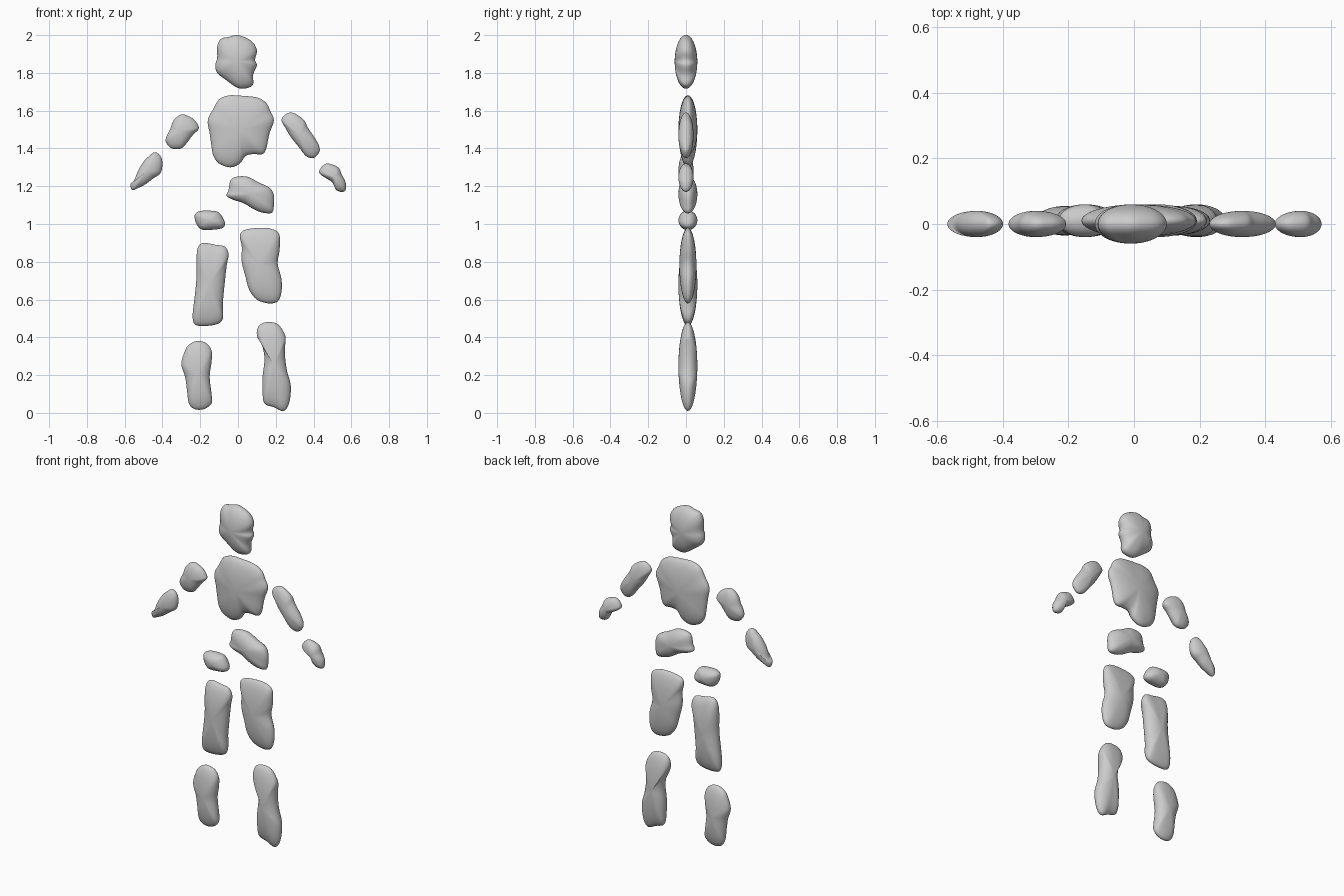
import bpy
import bmesh
import math
from mathutils import Vector

STEPS = 4     # curve samples between neighbouring outline points
RINGS = 12    # half rings from the rim to each pole
UNIT = 0.01   # outlines are given in hundredths

default_cube = bpy.data.objects.get("Cube")
if default_cube:
    bpy.data.objects.remove(default_cube, do_unlink=True)


def make_material(name, colour):
    material = bpy.data.materials.new(name)
    material.use_nodes = True
    material.diffuse_color = colour
    shader = material.node_tree.nodes["Principled BSDF"]
    shader.inputs["Base Color"].default_value = colour
    shader.inputs["Roughness"].default_value = 0.7
    return material


stone_grey = make_material("stone grey", (0.6, 0.6, 0.6, 1))


def smooth_outline(points):
    """Closed Catmull-Rom curve through the outline points."""
    points = [Vector(point) for point in points]
    count = len(points)
    curve = []
    for index in range(count):
        before, start, end, after = (points[(index + k) % count] for k in (-1, 0, 1, 2))
        for step in range(STEPS):
            t = step / STEPS
            curve.append(0.5 * (2 * start + (end - before) * t
                                + (2 * before - 5 * start + 4 * end - after) * t ** 2
                                + (3 * start - before - 3 * end + after) * t ** 3))
    return curve


def pebble(name, centre, depth, outline, back=0.0):
    """Flat stone: the outline shrinks towards a front and a back pole."""
    curve = smooth_outline(outline)
    centre_x, centre_z = centre
    bm = bmesh.new()

    def vertex(offset, scale, height):
        return bm.verts.new((UNIT * (centre_x + offset.x * scale),
                             UNIT * (back + depth * height),
                             UNIT * (centre_z + offset.y * scale)))

    origin = Vector((0, 0))
    front_pole = vertex(origin, 0, -1)
    back_pole = vertex(origin, 0, 1)
    rings = []
    for level in range(1, 2 * RINGS):
        angle = math.pi * level / (2 * RINGS)
        rings.append([vertex(p, math.sin(angle), -math.cos(angle)) for p in curve])

    # skin between the rings, then close both poles
    count = len(curve)
    for i in range(count):
        j = (i + 1) % count
        for lower, upper in zip(rings, rings[1:]):
            bm.faces.new((lower[i], lower[j], upper[j], upper[i]))
        bm.faces.new((front_pole, rings[0][j], rings[0][i]))
        bm.faces.new((back_pole, rings[-1][i], rings[-1][j]))
    bmesh.ops.recalc_face_normals(bm, faces=bm.faces)
    for face in bm.faces:
        face.smooth = True

    mesh = bpy.data.meshes.new(name)
    bm.to_mesh(mesh)
    bm.free()
    mesh.materials.append(stone_grey)
    stone = bpy.data.objects.new(name, mesh)
    bpy.context.collection.objects.link(stone)
    return stone


# Head and trunk
pebble("head", (-1, 186), 6, [
    (1, 14), (8, 11), (11, 6), (10, 1), (11, -2), (9, -7), (9, -12), (6, -14),
    (1, -14), (-5, -10), (-10, -6), (-11, -2), (-10, 2), (-10, 8), (-8, 12), (-4, 13)])
pebble("chest", (1, 150), 5, [
    (-1, 18), (9, 17), (14, 14), (16, 10), (18, 5), (16, -1), (15, -5), (14, -10),
    (12, -13), (7, -13), (3, -14), (0, -18), (-5, -20), (-11, -18), (-14, -14),
    (-15, -9), (-16, -2), (-17, 5), (-14, 11), (-11, 16), (-6, 18)], back=1)
pebble("belly", (7, 116), 5, [
    (-8, 9), (-2, 9), (4, 6), (10, 3), (12, -1), (12, -6), (11, -10), (6, -10),
    (1, -8), (-4, -5), (-10, -3), (-13, -1), (-12, 2), (-11, 7)], back=1)
pebble("right_hip", (-15, 102), 5, [
    (-4, 5), (1, 5), (5, 4), (8, -1), (7, -4), (2, -5), (-4, -5), (-7, -2),
    (-8, 2), (-7, 4)], back=1)

# Arms
pebble("right_upper_arm", (-30, 149), 4, [
    (0, 9), (4, 8), (7, 6), (9, 3), (9, 1), (6, -2), (3, -6), (0, -9),
    (-5, -9), (-8, -6), (-8, -3), (-6, 1), (-4, 6)])
pebble("right_forearm", (-48, 128), 4, [
    (4, 10), (7, 8), (8, 4), (7, -1), (3, -4), (-1, -7), (-5, -9), (-8, -10),
    (-9, -7), (-7, -5), (-5, 0), (-2, 5), (1, 8)])
pebble("left_upper_arm", (33, 147), 4, [
    (-5, 12), (-2, 11), (2, 8), (4, 4), (8, -2), (10, -6), (10, -9), (7, -12),
    (3, -11), (-1, -6), (-5, -1), (-8, 4), (-10, 8), (-8, 11)])
pebble("left_forearm", (51, 125), 4, [
    (-3, 7), (2, 5), (4, 1), (6, -3), (6, -7), (4, -8), (1, -7), (-1, -3),
    (-4, -1), (-7, 1), (-8, 3), (-6, 6)])

# Legs
pebble("right_thigh", (-15, 68), 5, [
    (-3, 22), (3, 21), (8, 20), (10, 16), (9, 10), (8, 1), (7, -10), (7, -18),
    (4, -21), (-3, -22), (-8, -21), (-9, -16), (-8, -7), (-7, 3), (-7, 14),
    (-6, 20)], back=1)
pebble("left_thigh", (12, 78), 4.5, [
    (-8, 19), (1, 20), (7, 19), (10, 16), (10, 8), (9, 1), (11, -7), (11, -14),
    (9, -19), (4, -20), (-2, -18), (-6, -13), (-8, -6), (-10, 2), (-10, 10),
    (-11, 16)], back=1)
pebble("right_shin", (-21, 20), 4.5, [
    (-1, 18), (4, 17), (7, 13), (7, 7), (6, -1), (7, -10), (7, -15), (3, -18),
    (-2, -18), (-5, -15), (-6, -8), (-7, -1), (-9, 6), (-7, 13), (-5, 16)], back=1)
pebble("left_shin", (19, 25), 5, [
    (-4, 23), (2, 22), (6, 16), (6, 11), (6, 4), (7, -3), (9, -11), (8, -20),
    (5, -24), (0, -22), (-5, -20), (-6, -14), (-6, -6), (-5, 3), (-6, 10),
    (-9, 16), (-8, 21)], back=1)
